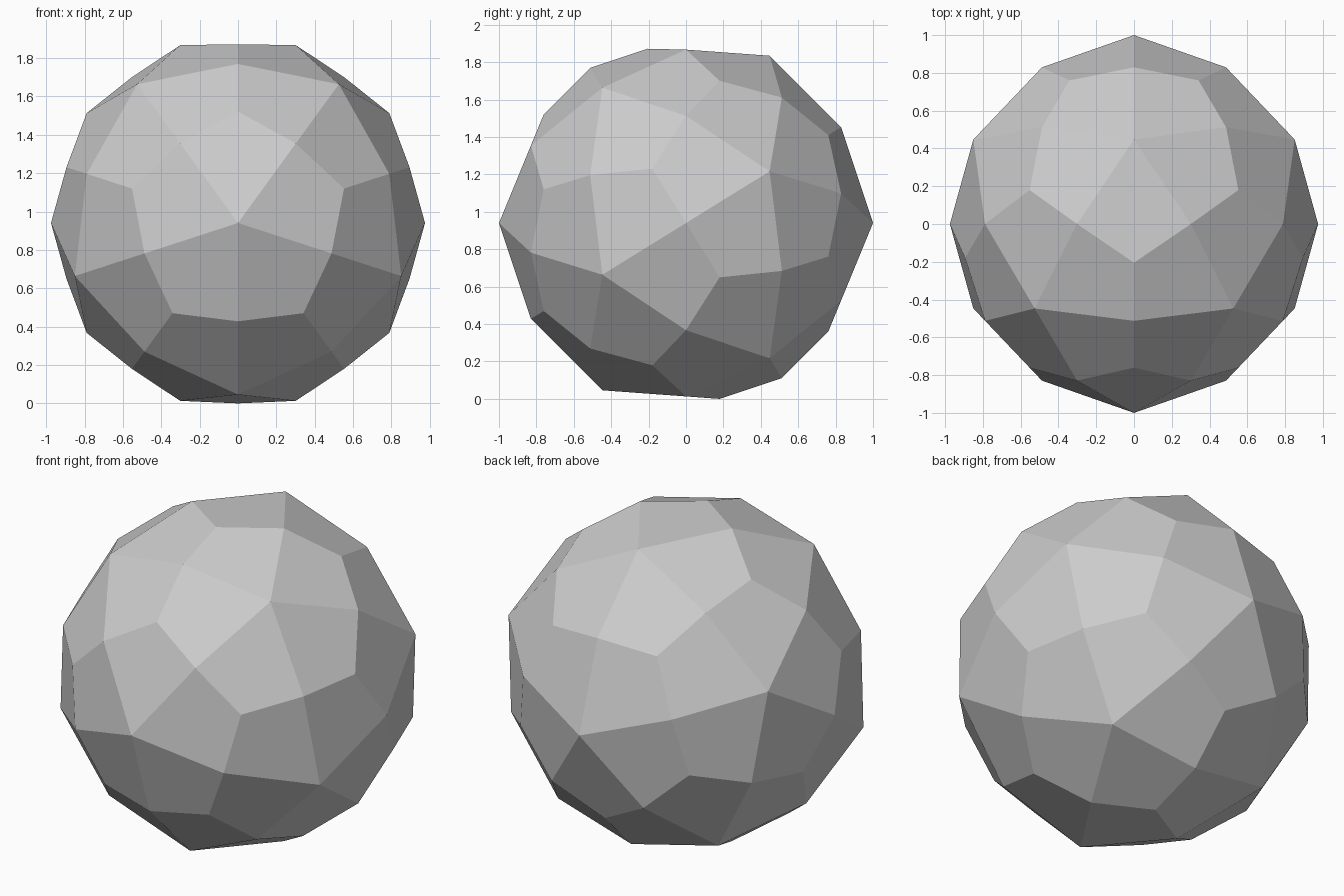
import bpy, bmesh, math
from mathutils import Vector

if "Cube" in bpy.data.objects:
    bpy.data.objects.remove(bpy.data.objects["Cube"])

# Radii of the three kinds of corner on a solid made of 60 kites
R_MID, R_CENTRE = 0.97476, 0.95714
LIFT = Vector((0, 0, 0.9402))

# Icosahedron corners with a five-fold axis along y
pts = [Vector((0, -1, 0))]
for k in range(5):
    a = math.radians(54 + 72 * k)
    pts.append(Vector((2 * math.cos(a), -1, 2 * math.sin(a))) / math.sqrt(5))
pts += [-p for p in pts]

ico = bmesh.new()
for p in pts:
    ico.verts.new(p)
bmesh.ops.convex_hull(ico, input=ico.verts[:])

# Split every triangle into three kites: corner, edge middle, centre, edge middle
bm = bmesh.new()


def vert(co, radius):
    v = bm.verts.new(co.normalized() * radius + LIFT)
    return v


for f in ico.faces:
    c = [v.co for v in f.verts]
    for i in range(3):
        p, nxt, prv = c[i], c[(i + 1) % 3], c[i - 1]
        bm.faces.new((vert(p, 1), vert(p + nxt, R_MID),
                      vert(c[0] + c[1] + c[2], R_CENTRE), vert(p + prv, R_MID)))
ico.free()
bmesh.ops.remove_doubles(bm, verts=bm.verts[:], dist=0.001)
bmesh.ops.recalc_face_normals(bm, faces=bm.faces[:])

# The topmost front corner sits slightly forward and lower
top = min(bm.verts, key=lambda v: (v.co - Vector((0, -0.18, 1.88))).length)
top.co = (0, -0.205, 1.872)

mesh = bpy.data.meshes.new("faceted_ball")
bm.to_mesh(mesh)
bm.free()
bpy.context.collection.objects.link(bpy.data.objects.new("faceted_ball", mesh))
